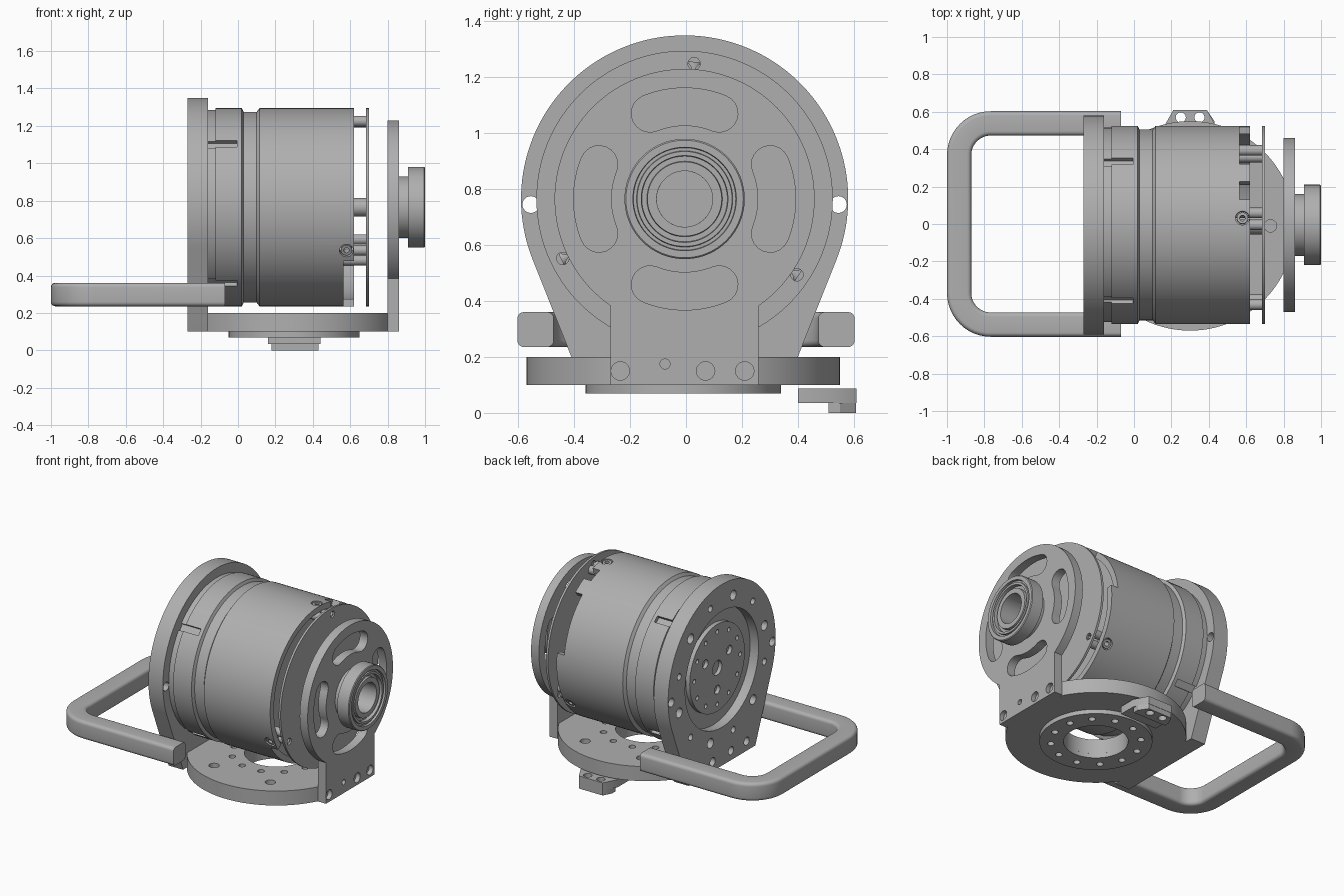
import bpy, bmesh
from math import sin, cos, tan, acos, radians, pi, tau
from mathutils import Matrix, Vector

if "Cube" in bpy.data.objects:
    bpy.data.objects.remove(bpy.data.objects["Cube"])

grey = bpy.data.materials.new("machined grey")
grey.use_nodes = True
COLOUR = (0.43, 0.43, 0.43, 1)
grey.diffuse_color = COLOUR
grey.node_tree.nodes["Principled BSDF"].inputs["Base Color"].default_value = COLOUR

# Local frames: AXIS lies along the drum (local z -> world x), BASE stands upright
AXIS = Matrix(((0, 0, 1, 0), (1, 0, 0, -0.005), (0, 1, 0, 0.765), (0, 0, 0, 1)))
BASE = Matrix.Translation((0.3, -0.01, 0))
parts = []


def polar(r, deg):
    return r * cos(radians(deg)), r * sin(radians(deg))


def lathe(bm, profile, frame, steps=96):
    """Revolve (height, radius) points; a profile off the axis is closed into a ring."""
    closed = profile[0][1] > 0
    rings = []
    for h, r in profile:
        if r == 0:
            rings.append([bm.verts.new(frame @ Vector((0, 0, h)))] * steps)
        else:
            rings.append([bm.verts.new(frame @ Vector((*polar(r, 360 * i / steps), h)))
                          for i in range(steps)])
    pairs = list(zip(rings, rings[1:])) + ([(rings[-1], rings[0])] if closed else [])
    for a, b in pairs:
        for i in range(steps):
            j = (i + 1) % steps
            bm.faces.new(list(dict.fromkeys((a[i], a[j], b[j], b[i]))))


def rod(bm, r, lo, hi, frame, steps=24):
    lathe(bm, [(lo, 0), (lo, r), (hi, r), (hi, 0)], frame, steps)


def prism(bm, outline, lo, hi, frame=Matrix()):
    a, b = [[bm.verts.new(frame @ Vector((x, y, h))) for x, y in outline] for h in (lo, hi)]
    bm.faces.new(a[::-1])
    bm.faces.new(b)
    for i in range(len(a)):
        j = (i + 1) % len(a)
        bm.faces.new((a[i], a[j], b[j], b[i]))


def rect(x0, x1, y0, y1):
    return [(x0, y0), (x1, y0), (x1, y1), (x0, y1)]


def arc(r, a0, a1, n=24, cx=0, cy=0):
    pts = [polar(r, a0 + (a1 - a0) * i / n) for i in range(n + 1)]
    return [(x + cx, y + cy) for x, y in pts]


def sector(r0, r1, a0, a1):
    return arc(r1, a0, a1) + arc(r0, a1, a0)


def kidney(r, half, a0, a1):
    return (arc(r + half, a0, a1) + arc(half, a1, a1 + 180, 10, *polar(r, a1))[1:-1]
            + arc(r - half, a1, a0) + arc(half, a0 + 180, a0 + 360, 10, *polar(r, a0))[1:-1])


def at(frame, x, y):
    return frame @ Matrix.Translation((x, y, 0))


def radial(deg, height):
    """Frame whose z points outward from the drum axis."""
    return (AXIS @ Matrix.Rotation(radians(deg), 4, 'Z') @ Matrix.Translation((0, 0, height))
            @ Matrix.Rotation(pi / 2, 4, 'Y'))


def finish(name, bm, cut=None):
    def to_object(label, b):
        bmesh.ops.recalc_face_normals(b, faces=b.faces[:])
        mesh = bpy.data.meshes.new(label)
        b.to_mesh(mesh)
        b.free()
        mesh.materials.append(grey)
        ob = bpy.data.objects.new(label, mesh)
        bpy.context.collection.objects.link(ob)
        return ob

    ob = to_object(name, bm)
    if cut:
        cutter = to_object("cutter", cut)
        cutter.hide_render = True
        mod = ob.modifiers.new("cut", 'BOOLEAN')
        mod.object, mod.solver = cutter, 'EXACT'
        bpy.context.view_layer.objects.active = ob
        bpy.ops.object.modifier_apply(modifier=mod.name)
        bpy.data.objects.remove(cutter)
    parts.append(ob)


SCREWS = (86, 206, -34)

# Drum: stepped cylinder with a waist, hollow at its open end
bm, cut = bmesh.new(), bmesh.new()
lathe(bm, [(-0.17, 0), (-0.17, 0.52), (-0.12, 0.52), (-0.12, 0.53), (0.02, 0.53), (0.03, 0.51),
           (0.1, 0.51), (0.115, 0.53), (0.62, 0.53), (0.62, 0.49), (0.54, 0.49), (0.54, 0)], AXIS, 128)
for a0, a1 in ((64, 75), (8, 52), (213, 268)):
    prism(cut, sector(0.47, 0.6, a0, a1), 0.565, 0.7, AXIS)
for k in range(4):
    prism(cut, rect(-0.023, 0.023, -0.085, 0.08), 0.505, 0.6,
          radial(50 + 90 * k, -0.085) @ Matrix.Rotation(pi / 2, 4, 'Z'))
for a in SCREWS:
    rod(cut, 0.037, 0.46, 0.6, radial(a, 0.58))
finish("drum", bm, cut)

# Screws around the rim, standoffs and the centre post
bm = bmesh.new()
for a in SCREWS:
    lathe(bm, [(0.46, 0.015), (0.525, 0.015), (0.525, 0.03), (0.46, 0.03)], radial(a, 0.58), 24)
    for da in (-4, 4):
        rod(bm, 0.028, 0.53, 0.69, at(AXIS, *polar(0.46, a + da)))
rod(bm, 0.05, 0.53, 0.69, AXIS, 32)
finish("standoffs", bm)

bm, cut = bmesh.new(), bmesh.new()
rod(bm, 0.53, 0.685, 0.7, AXIS, 128)
for a in SCREWS:
    rod(cut, 0.022, 0.66, 0.72, at(AXIS, *polar(0.485, a)))
finish("end_disc", bm, cut)

# Rear plate: round top with sides tapering to the foot
bm, cut = bmesh.new(), bmesh.new()
foot = 0.365
prism(bm, arc(0.585, -21.8, 201.8, 96) + [(-foot, -0.665), (foot, -0.665)], -0.27, -0.16, AXIS)
rod(cut, 0.4, -0.3, -0.205, AXIS, 96)
for k in range(12):
    r = 0.033 if k % 2 else 0.022
    rod(cut, r, -0.3, -0.2, at(AXIS, *polar(0.48, 15 + 30 * k)))
for s in (-1, 1):
    rod(cut, 0.03, -0.3, -0.1, at(AXIS, s * 0.55, -0.02))
    for y in (0.1, 0.27):
        rod(cut, 0.028, -0.3, -0.2, at(AXIS, s * y, -0.6))
finish("rear_plate", bm, cut)

# Output flange sunk into the rear plate
bm, cut = bmesh.new(), bmesh.new()
rod(bm, 0.3, -0.235, -0.19, AXIS, 96)
rod(cut, 0.05, -0.3, -0.21, AXIS)
for k in range(12):
    rod(cut, 0.015, -0.3, -0.21, at(AXIS, *polar(0.25, 30 * k)), 16)
for k in range(3):
    rod(cut, 0.03, -0.3, -0.21, at(AXIS, *polar(0.15, 30 + 120 * k)))
finish("output_flange", bm, cut)

# Front plate: disc with four kidney slots on a straight foot
bm, cut = bmesh.new(), bmesh.new()
side = 0.265
a = -90 + 34.74
prism(bm, arc(0.465, a, 180 - a, 96) + [(-side, -0.665), (side, -0.665)], 0.8, 0.86, AXIS)
rod(cut, 0.1, 0.7, 0.9, AXIS, 48)
for k in range(4):
    prism(cut, kidney(0.33, 0.067, 90 * k - 22, 90 * k + 22), 0.7, 0.9, AXIS)
for y in (-0.23, 0.075, 0.215):
    rod(cut, 0.033, 0.83, 0.9, at(AXIS, y, -0.615))
rod(cut, 0.018, 0.83, 0.9, at(AXIS, -0.07, -0.59))
finish("front_plate", bm, cut)

# Bearing hub with grooved face
bm = bmesh.new()
lathe(bm, [(0.855, 0.1), (0.855, 0.165), (0.91, 0.165), (0.91, 0.215), (0.995, 0.215), (1, 0.21),
           (1, 0.185), (0.985, 0.183), (0.985, 0.172), (0.995, 0.17), (0.995, 0.155),
           (0.97, 0.153), (0.97, 0.135), (0.99, 0.133), (0.99, 0.1)], AXIS)
finish("bearing_hub", bm)

# Base disc trimmed between the plates, with a lower ring and bolt circles
bm, cut = bmesh.new(), bmesh.new()
R = 0.56
a0, a1 = [acos(x / R) * 360 / tau for x in (0.505, -0.465)]
prism(bm, arc(R, a0, a1, 48) + arc(R, -a1, -a0, 48), 0.1, 0.2, BASE)
rod(cut, 0.2, 0, 0.3, BASE, 64)
for k in range(12):
    rod(cut, 0.022, 0, 0.3, at(BASE, *polar(0.28, 15 + 30 * k)), 16)
for k in range(6):
    rod(cut, 0.033, 0.14, 0.3, at(BASE, *polar(0.43, 60 * k)))
finish("base_disc", bm, cut)

bm, cut = bmesh.new(), bmesh.new()
lathe(bm, [(0.07, 0.2), (0.07, 0.35), (0.102, 0.35), (0.102, 0.2)], BASE)
for k in range(12):
    rod(cut, 0.022, 0, 0.2, at(BASE, *polar(0.28, 15 + 30 * k)), 16)
finish("base_ring", bm, cut)

# Handle mounts: one block hollowed by a round pocket, leaving an arm on each side
bm, cut = bmesh.new(), bmesh.new()
prism(bm, rect(-0.165, 0.1, -0.475, 0.46), 0.2, 0.36)
rod(cut, 0.51, 0.1, 0.5, BASE, 96)
rod(cut, 0.525, -0.5, 0.5, AXIS, 96)
finish("handle_mounts", bm, cut)

# Handle: rounded section swept along a U path
bm = bmesh.new()
Y, X, BEND = 0.538, -0.935, 0.17
path = [((-0.07, Y), 90)]
for sign, start in ((1, 90), (-1, 180)):
    for i in range(13):
        ang = start + 90 * i / 12
        dx, dy = polar(BEND, ang)
        path.append(((X + BEND + dx, sign * (Y - BEND) + dy), ang))
path.append(((-0.07, -Y), 270))
core = 0.042
section = []
for k, (sx, sz) in enumerate(((1, 1), (-1, 1), (-1, -1), (1, -1))):
    section += arc(0.023, 90 * k, 90 * k + 90, 5, sx * core, sz * core * 0.94)
loops = []
for (x, y), ang in path:
    nx, ny = polar(1, ang)
    loops.append([bm.verts.new((x + nx * u, y + ny * u, 0.298 + v)) for u, v in section])
for p, q in zip(loops, loops[1:]):
    for i in range(len(section)):
        j = (i + 1) % len(section)
        bm.faces.new((p[i], p[j], q[j], q[i]))
bm.faces.new(loops[0])
bm.faces.new(loops[-1][::-1])
finish("handle", bm)

# Cable clamp below the base, drilled twice
for name, outline, lo, hi in (
        ("clamp_top", [(0.16, 0.4), (0.44, 0.4), (0.44, 0.52), (0.39, 0.61), (0.21, 0.61), (0.16, 0.52)],
         0.035, 0.088),
        ("clamp_foot", [(0.18, 0.51), (0.43, 0.51), (0.43, 0.55), (0.39, 0.608), (0.21, 0.608), (0.18, 0.55)],
         0, 0.036)):
    bm, cut = bmesh.new(), bmesh.new()
    prism(bm, outline, lo, hi)
    for x in (0.25, 0.35):
        rod(cut, 0.027, -0.1, 0.2, Matrix.Translation((x, 0.57, 0)))
    finish(name, bm, cut)

# Smooth the round surfaces and keep the edges crisp
bpy.ops.object.select_all(action='DESELECT')
for ob in parts:
    ob.select_set(True)
bpy.context.view_layer.objects.active = parts[0]
bpy.ops.object.shade_smooth_by_angle(angle=radians(30))
